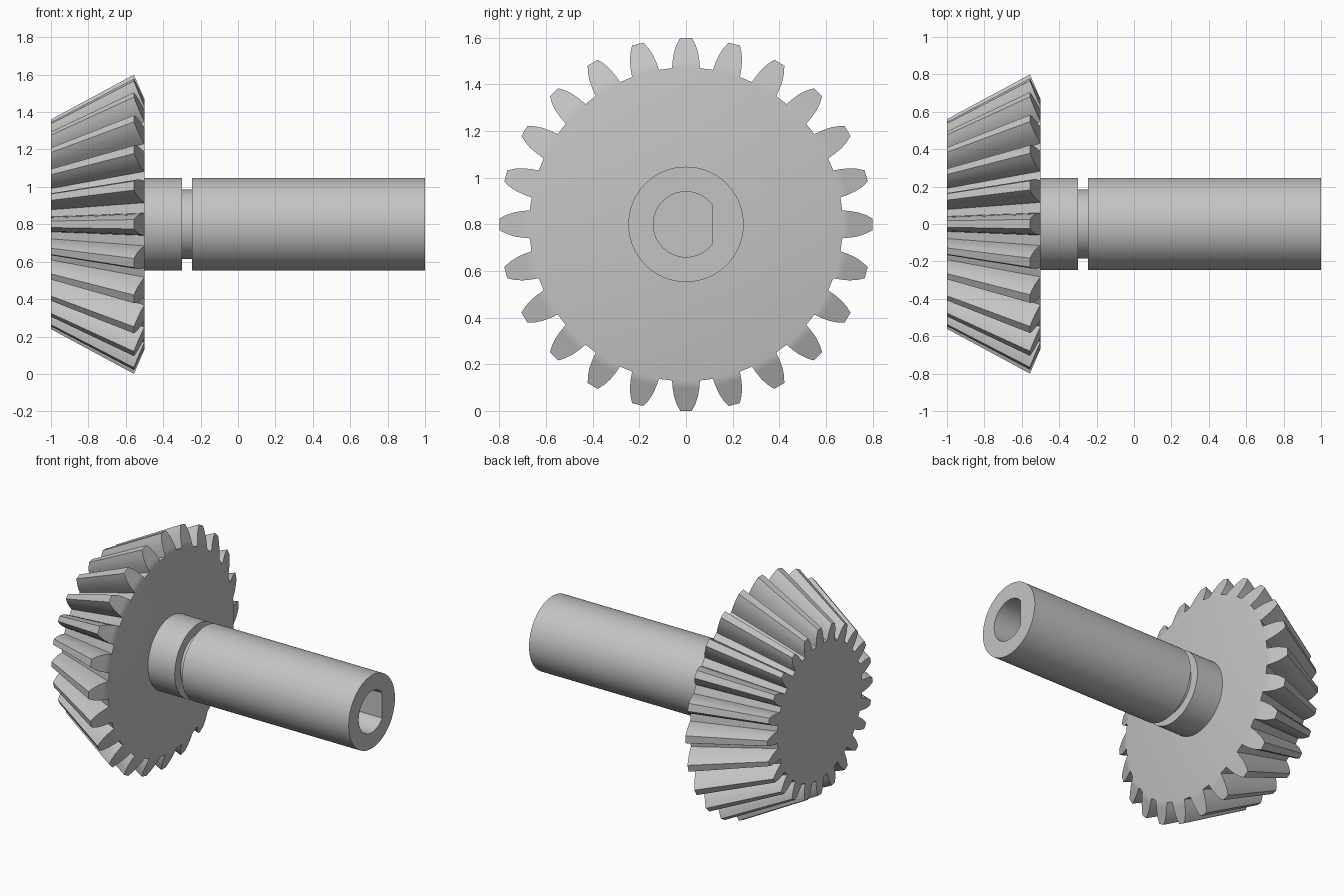
import bpy, bmesh, math

cube = bpy.data.objects.get("Cube")
if cube:
    bpy.data.objects.remove(cube)

AXIS_Z = 0.8      # height of the rotation axis
APEX_X = -2.04    # point where all tooth lines meet
TEETH = 24

steel = bpy.data.materials.new("grey steel")
steel.use_nodes = True
grey = (0.55, 0.55, 0.55, 1)
steel.diffuse_color = grey
steel.node_tree.nodes["Principled BSDF"].inputs["Base Color"].default_value = grey


def finish(bm, name, angle):
    bmesh.ops.recalc_face_normals(bm, faces=bm.faces)
    mesh = bpy.data.meshes.new(name)
    bm.to_mesh(mesh)
    bm.free()
    mesh.materials.append(steel)
    obj = bpy.data.objects.new(name, mesh)
    bpy.context.collection.objects.link(obj)
    obj.location.z = AXIS_Z
    bpy.ops.object.select_all(action='DESELECT')
    bpy.context.view_layer.objects.active = obj
    obj.select_set(True)
    bpy.ops.object.shade_smooth_by_angle(angle=math.radians(angle))
    return obj


def bridge(bm, a, b):
    for i in range(len(a)):
        j = (i + 1) % len(a)
        bm.faces.new((a[i], a[j], b[j], b[i]))


def bevel_gear():
    # Half tooth outline at the big end: (half width, radius), root to tip
    half = [(0.06, 0.672), (0.057, 0.705), (0.051, 0.74), (0.04, 0.772), (0.025, 0.8)]
    outline = [(-w, r) for w, r in half] + [(w, r) for w, r in reversed(half)]
    root = half[0][1]
    count = len(outline)
    bm = bmesh.new()
    big, small = [], []
    for t in range(TEETH):
        for w, r in outline:
            a = math.tau * t / TEETH + w / r
            x = -0.5 - (r - root) * 0.44          # slanted back of the tooth
            k = (-1 - APEX_X) / (x - APEX_X)      # taper toward the apex
            y, z = r * math.cos(a), r * math.sin(a)
            big.append(bm.verts.new((x, y, z)))
            small.append(bm.verts.new((-1, y * k, z * k)))
    bridge(bm, big, small)
    # End faces: one per tooth plus a disc at each end
    for ring in (big, small):
        disc = []
        for t in range(TEETH):
            tooth = ring[t * count:(t + 1) * count]
            for i in range(count // 2 - 1):
                bm.faces.new((tooth[i], tooth[i + 1], tooth[-2 - i], tooth[-1 - i]))
            disc += [tooth[0], tooth[-1]]
        bm.faces.new(disc)
    return finish(bm, "bevel_gear", 25)


def shaft():
    # Stations along the axis: (x, radius, D-shaped)
    outer, neck, bore = 0.247, 0.185, 0.14
    stations = [(-0.52, outer, False), (-0.3, outer, False), (-0.3, neck, False),
                (-0.245, neck, False), (-0.245, outer, False), (1, outer, False),
                (1, bore, True), (0.37, bore, True)]
    n = 96
    flat = bore * math.cos(math.radians(37.5))
    bm = bmesh.new()
    rings = []
    for x, r, d_shape in stations:
        ring = []
        for i in range(n):
            a = math.tau * i / n
            y = r * math.cos(a)
            ring.append(bm.verts.new((x, min(y, flat) if d_shape else y, r * math.sin(a))))
        rings.append(ring)
    for a, b in zip(rings, rings[1:]):
        bridge(bm, a, b)
    bm.faces.new(rings[0])
    bm.faces.new(rings[-1])
    return finish(bm, "grooved_shaft", 30)


bevel_gear()
shaft()
